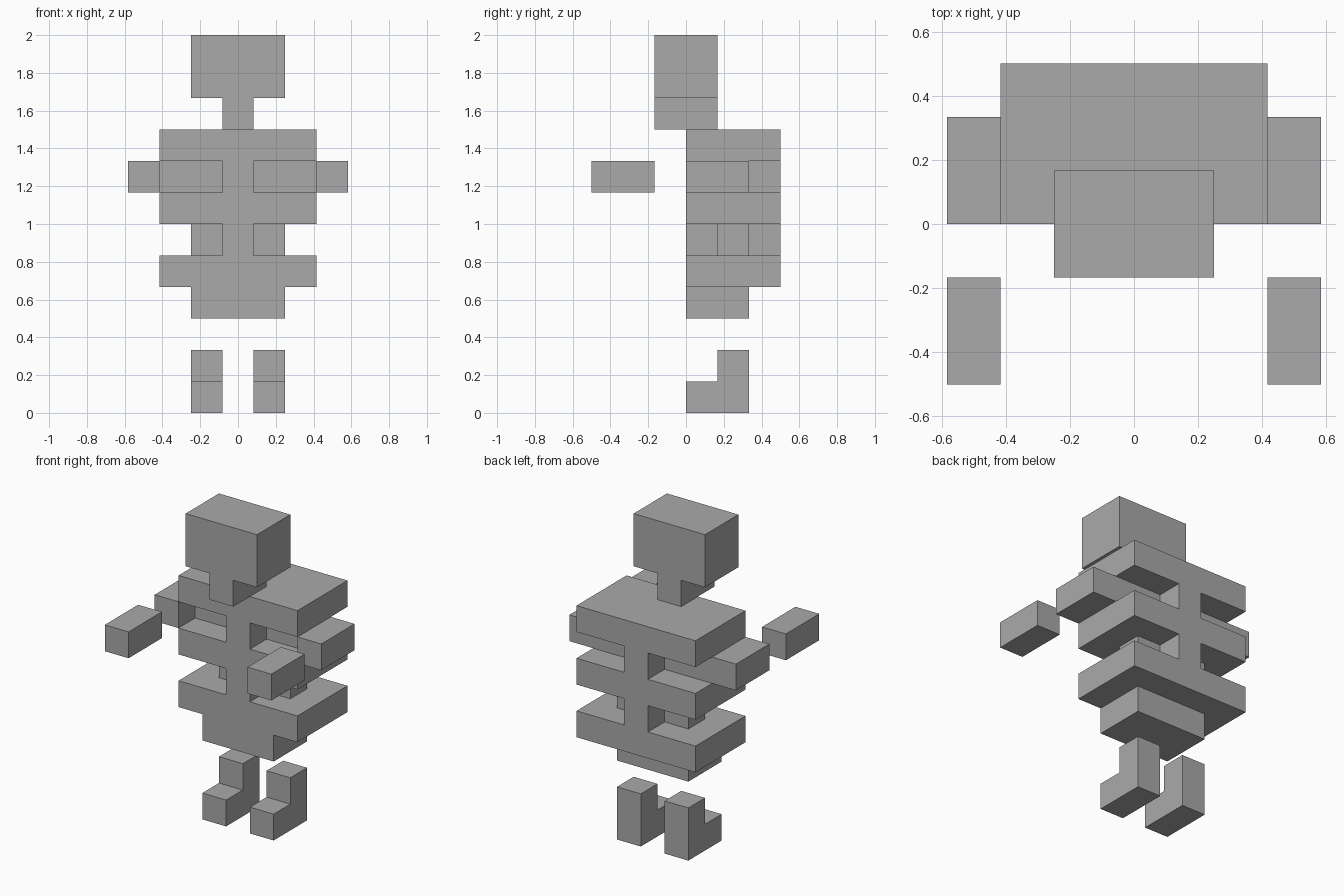
import bpy

if "Cube" in bpy.data.objects:
    bpy.data.objects.remove(bpy.data.objects["Cube"])

U = 1 / 6  # block size

grey = bpy.data.materials.new("plain_grey")
grey.diffuse_color = (0.4, 0.4, 0.4, 1)
grey.use_nodes = True
grey.node_tree.nodes["Principled BSDF"].inputs["Base Color"].default_value = grey.diffuse_color


def prism(name, outline, x0, x1):
    """Extrude a (y, z) outline in block units from x0 to x1."""
    n = len(outline)
    verts = [(x * U, y * U, z * U) for x in (x0, x1) for y, z in outline]
    faces = [tuple(range(n))[::-1], tuple(range(n, 2 * n))]
    faces += [(i, (i + 1) % n, (i + 1) % n + n, i + n) for i in range(n)]
    mesh = bpy.data.meshes.new(name)
    mesh.from_pydata(verts, [], faces)
    mesh.materials.append(grey)
    obj = bpy.data.objects.new(name, mesh)
    bpy.context.collection.objects.link(obj)
    return obj


def block(name, x, y, z):
    return prism(name, [(y[0], z[0]), (y[1], z[0]), (y[1], z[1]), (y[0], z[1])], *x)


def centred(name, half_width, y, z):
    return block(name, (-half_width, half_width), y, z)


# Head and neck
centred("head", 1.5, (-1, 1), (10, 12))
centred("neck", 0.5, (-1, 1), (9, 10))

# Wide torso slabs and the narrower pelvis
centred("shoulder_slab", 2.5, (0, 3), (8, 9))
centred("chest_slab", 2.5, (0, 3), (6, 7))
centred("hip_slab", 2.5, (0, 3), (4, 5))
centred("pelvis", 1.5, (0, 2), (3, 4))

# Inset core, breastbone and spine in the two gaps between slabs
for level, z, core_half in (("upper", 7, 3.5), ("lower", 5, 1.5)):
    centred(level + "_core", core_half, (1, 2), (z, z + 1))
    centred(level + "_breastbone", 0.5, (0, 1), (z, z + 1))
    centred(level + "_spine", 0.5, (2, 3), (z, z + 1))

# Arms, floating hands and boots on both sides
boot = [(0, 0), (2, 0), (2, 2), (1, 2), (1, 1), (0, 1)]
for side, s in (("left", -1), ("right", 1)):
    outer = sorted((2.5 * s, 3.5 * s))
    block(side + "_arm", outer, (0, 1), (7, 8))
    block(side + "_hand", outer, (-3, -1), (7, 8))
    prism(side + "_boot", boot, *sorted((0.5 * s, 1.5 * s)))
